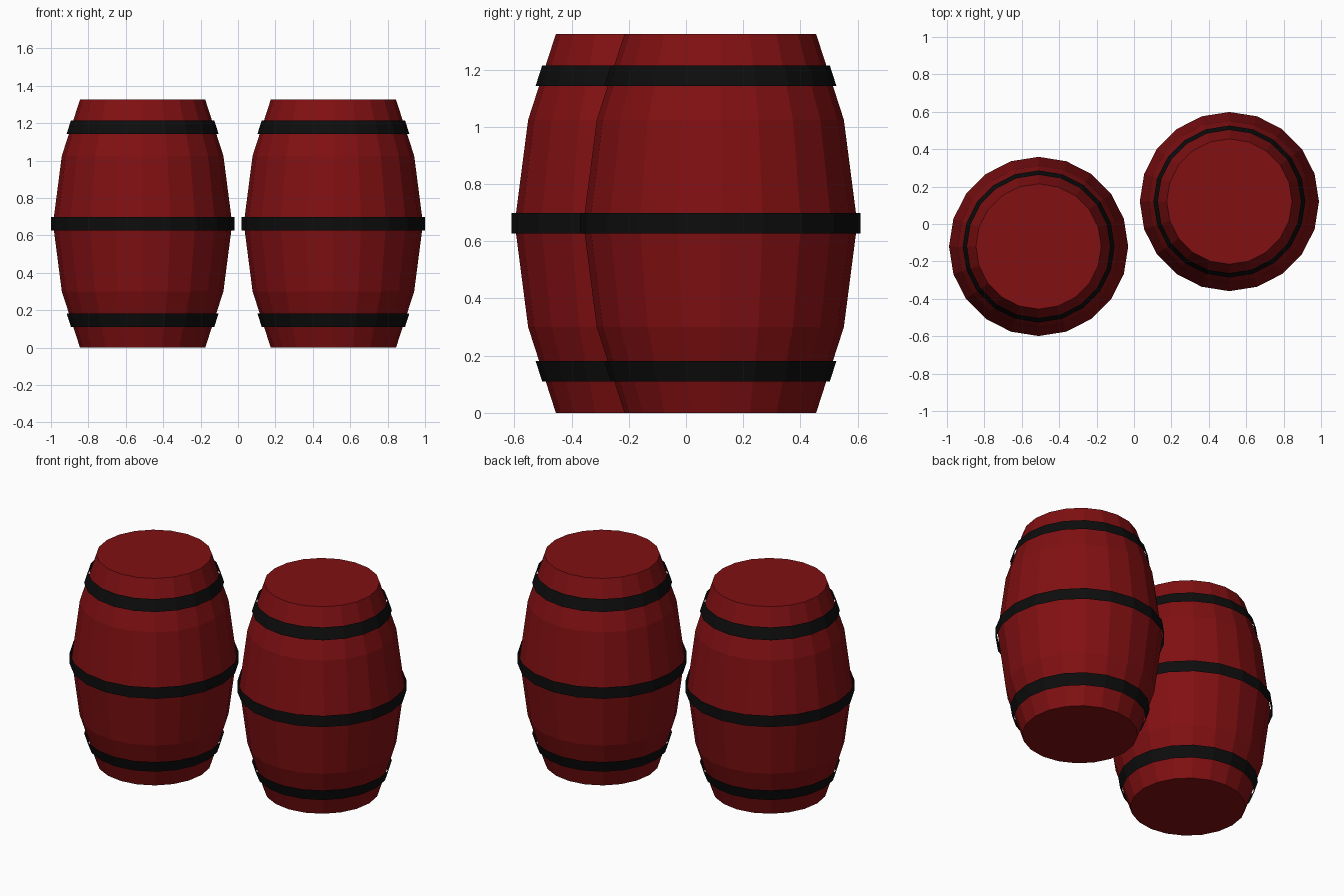
import bpy
import math

cube = bpy.data.objects.get("Cube")
if cube:
    bpy.data.objects.remove(cube)

SIDES = 20
HEIGHT = 1.325
MID = HEIGHT / 2


def material(name, colour):
    mat = bpy.data.materials.new(name)
    mat.use_nodes = True
    mat.diffuse_color = colour
    mat.node_tree.nodes["Principled BSDF"].inputs["Base Color"].default_value = colour
    return mat


def lathe(name, profile, centre, mat, capped=False):
    """Turn a (radius, height) profile, listed from the bottom up, around z."""
    verts = []
    for radius, z in profile:
        for i in range(SIDES):
            a = math.tau * i / SIDES
            verts.append((radius * math.cos(a), radius * math.sin(a), z))
    faces = []
    for ring in range(len(profile) - 1):
        low, high = ring * SIDES, (ring + 1) * SIDES
        for i in range(SIDES):
            j = (i + 1) % SIDES
            faces.append((low + i, low + j, high + j, high + i))
    if capped:
        faces.append(tuple(reversed(range(SIDES))))
        faces.append(tuple(range(len(verts) - SIDES, len(verts))))
    mesh = bpy.data.meshes.new(name)
    mesh.from_pydata(verts, [], faces)
    mesh.materials.append(mat)
    obj = bpy.data.objects.new(name, mesh)
    obj.location = centre
    bpy.context.collection.objects.link(obj)
    return obj


red = material("barrel red", (0.22, 0.005, 0.006, 1))
black = material("hoop black", (0.004, 0.004, 0.004, 1))

# Half profiles, mirrored about the middle height
lower_half = [(0.335, 0), (0.432, 0.3)]
body = lower_half + [(0.479, MID)] + [(r, HEIGHT - z) for r, z in reversed(lower_half)]
low_hoop = [(0.383, 0.11), (0.406, 0.182)]
high_hoop = [(r, HEIGHT - z) for r, z in reversed(low_hoop)]
middle_hoop = [(0.49, MID - 0.036), (0.49, MID + 0.036)]

# Two barrels, set diagonally
for side, sign in (("left", 1), ("right", -1)):
    centre = (0.51 * sign, 0.12 * sign, 0)
    lathe(side + "_barrel_body", body, centre, red, capped=True)
    # Thin open hoops
    for part, profile in (("bottom", low_hoop), ("middle", middle_hoop), ("top", high_hoop)):
        lathe(f"{side}_{part}_hoop", profile, centre, black)
